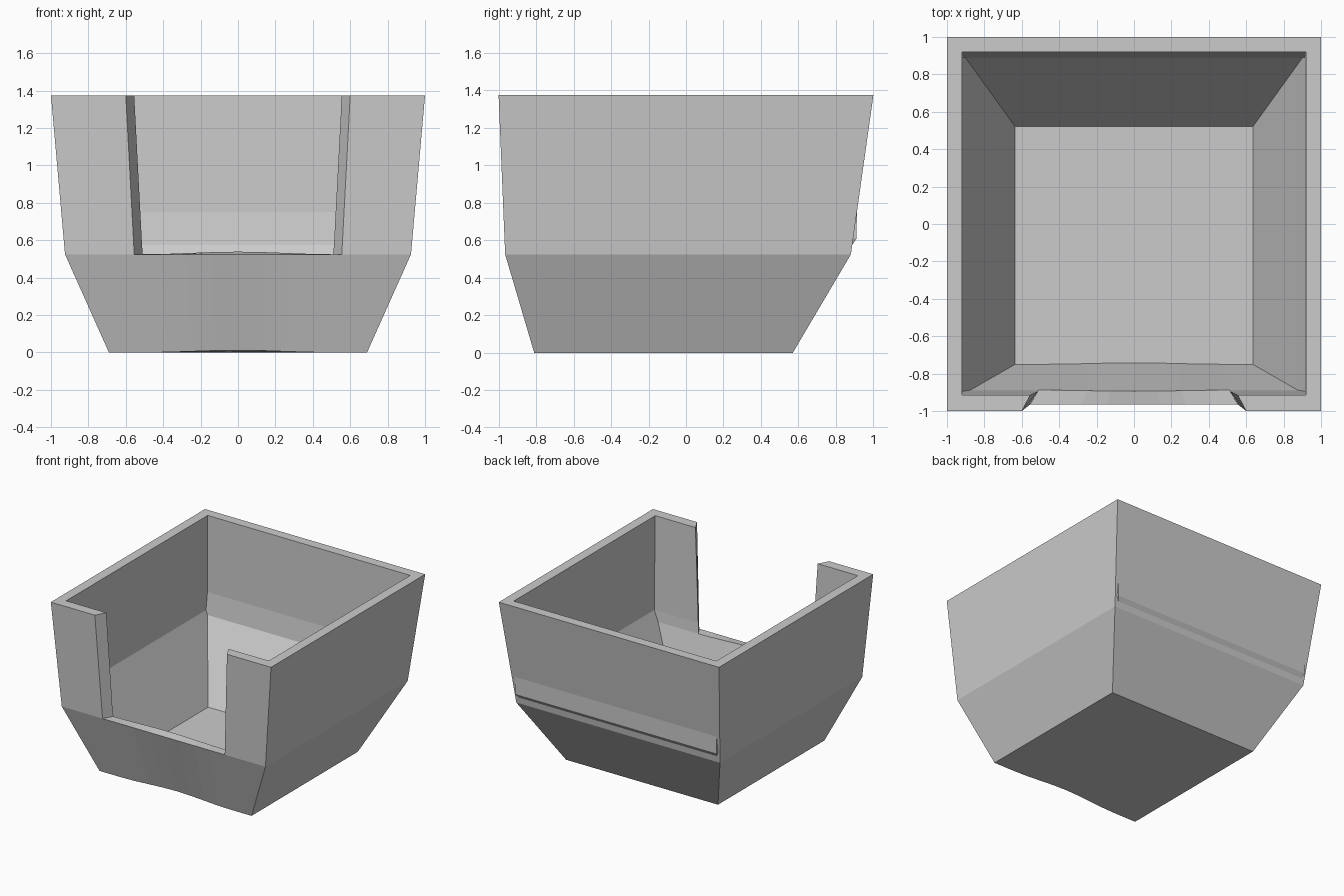
import bpy
import bmesh
import math

old = bpy.data.objects.get("Cube")
if old:
    bpy.data.objects.remove(old)

# Sections, from outer base over the rim to the inner floor:
# z, half width, front y, back y, half width of the opening, bow lift, bow inset
SECTIONS = [
    (0.00, 0.69, -0.81, 0.57, 0.50, 0.012, 0.015),
    (0.525, 0.925, -0.965, 0.88, 0.555, 0.0, 0.0),
    (1.375, 1.0, -1.0, 1.0, 0.60, 0.0, 0.0),
    (1.375, 0.92, -0.915, 0.92, 0.555, 0.0, 0.0),
    (0.61, 0.915, -0.895, 0.91, 0.515, 0.0, 0.0),
    (0.525, 0.875, -0.888, 0.853, 0.51, 0.014, -0.006),
    (0.03, 0.635, -0.75, 0.52, 0.47, 0.0, 0.008),
]
STEPS = 8            # divisions across the opening
FIRST, LAST = 1, 1 + STEPS


def section_points(z, half, front, back, gap, lift, inset):
    """One loop: left to right along the front, then the two back corners."""
    pts = [(-half, front, z)]
    for i in range(STEPS + 1):
        t = 2 * i / STEPS - 1
        bow = (1 + math.cos(math.pi * t)) / 2
        pts.append((gap * t, front + inset * bow, z + lift * bow))
    return pts + [(half, front, z), (half, back, z), (-half, back, z)]


bm = bmesh.new()
rings = [[bm.verts.new(p) for p in section_points(*s)] for s in SECTIONS]
count = len(rings[0])

# Walls, leaving the opening free between the sill and the rim
for level, (a, b) in enumerate(zip(rings, rings[1:])):
    for i in range(count):
        if FIRST <= i < LAST and 1 <= level <= 4:
            continue
        j = (i + 1) % count
        bm.faces.new((a[i], a[j], b[j], b[i]))

# Sill of the opening
for i in range(FIRST, LAST):
    bm.faces.new((rings[1][i], rings[1][i + 1], rings[5][i + 1], rings[5][i]))

# Side cheeks of the opening
for i in (FIRST, LAST):
    bm.faces.new([ring[i] for ring in rings[1:6]])

# Underside and inner floor
bm.faces.new(rings[0])
bm.faces.new(rings[-1])
bmesh.ops.recalc_face_normals(bm, faces=bm.faces)

mesh = bpy.data.meshes.new("open_front_bin")
bm.to_mesh(mesh)
bm.free()

# Single plain grey
grey = bpy.data.materials.new("light_grey")
grey.use_nodes = True
colour = (0.6, 0.6, 0.6, 1)
grey.diffuse_color = colour
grey.node_tree.nodes["Principled BSDF"].inputs["Base Color"].default_value = colour
mesh.materials.append(grey)

bin_object = bpy.data.objects.new("open_front_bin", mesh)
bpy.context.scene.collection.objects.link(bin_object)
